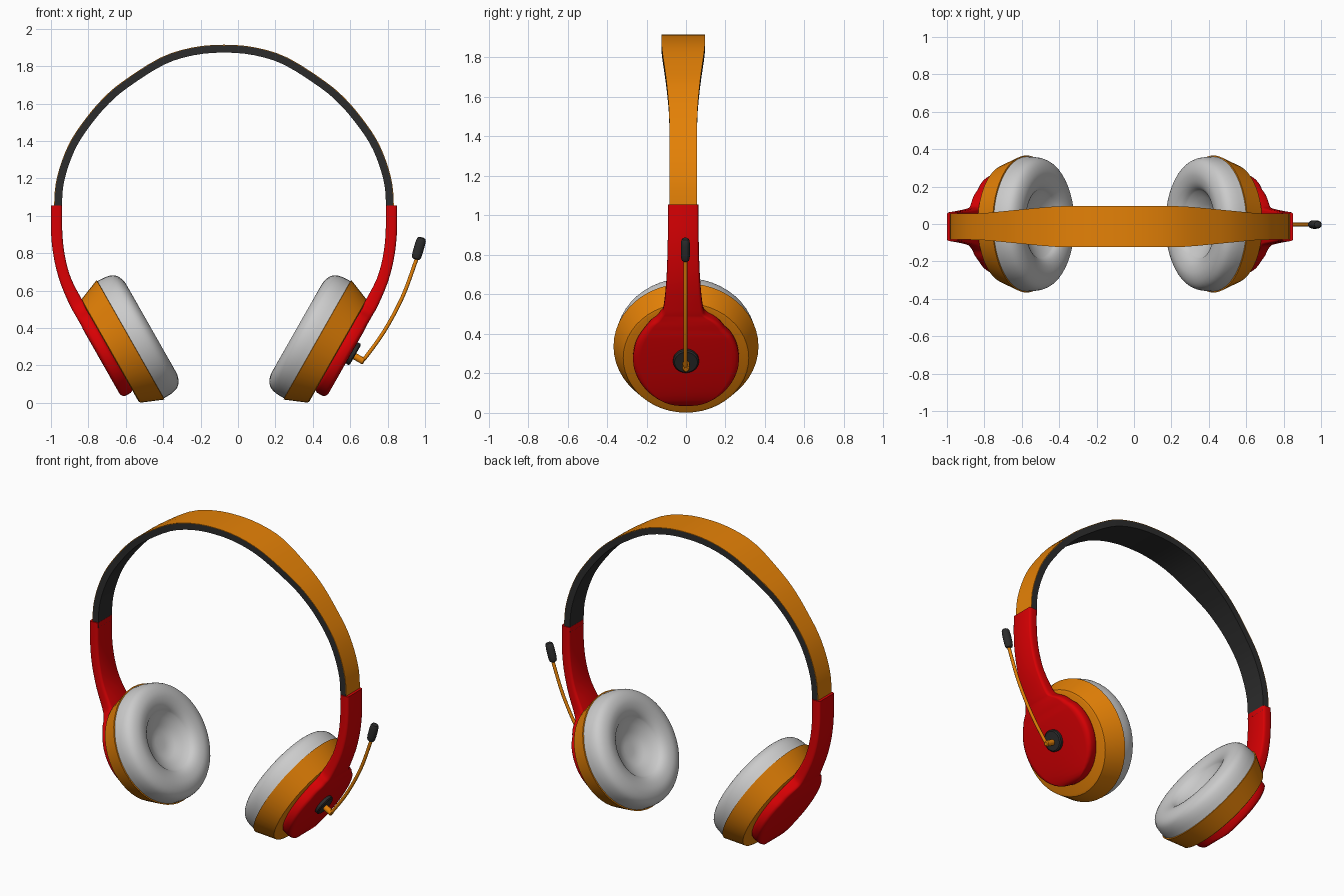
import bpy, bmesh
from math import sin, cos, pi, sqrt, radians
from mathutils import Vector

if "Cube" in bpy.data.objects:
    bpy.data.objects.remove(bpy.data.objects["Cube"])

CX = -0.075                                   # middle of the headband
TILT = radians(29.6)
CUP = Vector((0.5, 0, 0.337))                 # cup centre, measured from CX
INWARD = Vector((-cos(TILT), 0, sin(TILT)))   # cup axis, towards the ear
DOWN = Vector((-sin(TILT), 0, -cos(TILT)))    # along the cup face
Y = Vector((0, 1, 0))


def material(name, rgb):
    m = bpy.data.materials.new(name)
    m.diffuse_color = (*rgb, 1)
    m.use_nodes = True
    m.node_tree.nodes["Principled BSDF"].inputs["Base Color"].default_value = m.diffuse_color
    return m


ORANGE = material("orange", (0.78, 0.22, 0.002))
RED = material("red", (0.68, 0.0, 0.001))
DARK = material("dark", (0.025, 0.025, 0.025))


def skin(name, rings, mat=None, mirror=False, angle=35):
    """Join closed rings of points into a capped solid."""
    bm = bmesh.new()
    vr = [[bm.verts.new(p) for p in ring] for ring in rings]
    n = len(vr[0])
    for a, b in zip(vr, vr[1:]):
        for i in range(n):
            j = (i + 1) % n
            bm.faces.new((a[i], a[j], b[j], b[i]))
    bm.faces.new(vr[0])
    bm.faces.new(vr[-1])
    bmesh.ops.recalc_face_normals(bm, faces=bm.faces)
    me = bpy.data.meshes.new(name)
    bm.to_mesh(me)
    bm.free()
    ob = bpy.data.objects.new(name, me)
    ob.location.x = CX
    bpy.context.collection.objects.link(ob)
    if mat:
        me.materials.append(mat)
    bpy.ops.object.select_all(action='DESELECT')
    bpy.context.view_layer.objects.active = ob
    ob.select_set(True)
    bpy.ops.object.shade_smooth_by_angle(angle=radians(angle))
    if mirror:
        ob.modifiers.new("both_sides", 'MIRROR')
    return ob


def on_cup(u, v):
    return CUP + INWARD * u + DOWN * v


def lathe(name, profile, mat=None, v=0, mirror=True, n=48, angle=35):
    """Turn (depth, radius) points about the cup axis."""
    rings = [[on_cup(u, v) + (Y * cos(2 * pi * i / n) + DOWN * sin(2 * pi * i / n)) * r
              for i in range(n)] for u, r in profile]
    return skin(name, rings, mat, mirror, angle)


def spline(pts, steps):
    """Catmull-Rom samples through tuples of any size."""
    pts = [Vector(p) for p in pts]
    out = []
    for i in range(len(pts) - 1):
        b, c = pts[i], pts[i + 1]
        a = pts[i - 1] if i else b * 2 - c
        d = pts[i + 2] if i + 2 < len(pts) else c * 2 - b
        for k in range(steps):
            t = k / steps
            out.append((b * 2 + (c - a) * t + (a * 2 - b * 5 + c * 4 - d) * t ** 2
                        + (b * 3 - a - c * 3 + d) * t ** 3) / 2)
    return out + [pts[-1]]


def loft(name, xz, sizes, section, mat, mirror=False, angle=35):
    """Sweep a section along an x-z path; sizes are (y centre, half width, low, high)."""
    rings = []
    for i, p in enumerate(xz):
        t = Vector(xz[min(i + 1, len(xz) - 1)]) - Vector(xz[max(i - 1, 0)])
        t.normalize()
        nrm = Vector((t[1], 0, -t[0]))
        yc, w, lo, hi = sizes[i]
        rings.append([Vector((p[0], yc, p[1])) + Y * s[0] * w
                      + nrm * (lo + (hi - lo) * (s[1] + 1) / 2) for s in section])
    return skin(name, rings, mat, mirror, angle)


RECT = [(-1, -1), (1, -1), (1, 1), (-1, 1)]
CIRCLE = [(cos(2 * pi * i / 16), sin(2 * pi * i / 16)) for i in range(16)]
SOFT = [(sx * (1 - 0.14 * (1 - a)), sz * (1 - 0.6 * (1 - b)))
        for sx, sz, arc in ((1, -1, 1), (1, 1, -1), (-1, 1, 1), (-1, -1, -1))
        for a, b in [(0, 1), (0.5, 0.87), (0.87, 0.5), (1, 0)][::arc]]

# Headband: outer line as (x, z, half width), mirrored into a full arch
half = [(-0.907, 1.02, 0.07), (-0.908, 1.06, 0.07), (-0.9, 1.17, 0.07), (-0.868, 1.29, 0.07),
        (-0.815, 1.41, 0.07), (-0.732, 1.53, 0.072), (-0.645, 1.63, 0.08),
        (-0.542, 1.718, 0.09), (-0.342, 1.845, 0.108), (-0.17, 1.9, 0.11)]
arch = spline(half + [(0, 1.915, 0.11)] + [(-x, z, w) for x, z, w in half[::-1]], 3)
line = [(p[0], p[1]) for p in arch]
for part, mat, lo, hi in (("headband_lining", DARK, 0.003, 0.042),
                          ("headband_cover", ORANGE, 0.0, 0.003)):
    loft(part, line, [(-0.014, p[2], lo, hi) for p in arch], RECT, mat)

# Side arms that widen into round cup backs: (x, z, y centre, half width, half thickness)
arm = [(0.895, 1.055, -0.014, 0.077, 0.03), (0.894, 0.9, -0.014, 0.078, 0.03),
       (0.878, 0.77, -0.014, 0.081, 0.03), (0.845, 0.65, -0.014, 0.087, 0.031)]
R, V0 = 0.268, -0.021                         # cup back radius and centre
for v, w in ((-0.3, 0.1), (-0.265, 0.117), (-0.24, 0.145), (-0.215, 0.175), (-0.18, 0.202)):
    p = on_cup(-0.155, v + V0 * 0.7)
    arm.append((p.x, p.z, -0.014 if v < -0.25 else -0.004, w, 0.036))
arm = spline(arm, 3)
for k in range(1, 22):
    v = -0.17 + 0.24 * k / 12 if k < 13 else R * sin(0.27 + (pi / 2 - 0.28) * (k - 12) / 9)
    p = on_cup(-0.155, v + V0)
    edge = min(1, (R - v) / 0.03)
    arm.append((p.x, p.z, 0, sqrt(R * R - v * v),
                0.038 * (0.4 + 0.6 * sqrt(1 - (1 - edge) ** 2))))
loft("side_arms", [(p[0], p[1]) for p in arm], [(p[2], p[3], -p[4], p[4]) for p in arm],
     SOFT, RED, True, 50)

# Ear cups
lathe("ear_cups", [(-0.125, 0.02), (-0.125, 0.305), (-0.12, 0.318), (0, 0.367), (0.004, 0.35),
                   (0.004, 0.02)], ORANGE)

# Ear cushions with a dished centre
lathe("ear_pads", [(0, 0.3), (0, 0.36)] + [tuple(p) for p in spline(
    [(0.002, 0.36), (0.05, 0.358), (0.09, 0.346), (0.115, 0.318), (0.127, 0.275), (0.121, 0.23),
     (0.105, 0.198), (0.082, 0.178)], 3)]
    + [(0.062, 0.145), (0.038, 0.105), (0.025, 0.075), (0.02, 0.04), (0.02, 0.005)], angle=40)

# Microphone on the right side
lathe("mic_hub", [(-0.17, 0.065), (-0.21, 0.065), (-0.216, 0.058), (-0.216, 0.005)],
      DARK, -0.03, False)
lathe("mic_peg", [(-0.2, 0.018), (-0.27, 0.018), (-0.275, 0.012), (-0.275, 0.002)],
      ORANGE, -0.022, False, 16)
boom = spline([(0.745, 0.236), (0.762, 0.25), (0.861, 0.39), (0.957, 0.572), (1.032, 0.775)], 6)
loft("mic_boom", boom, [(-0.003, 0.01, -0.01, 0.01)] * len(boom), CIRCLE, ORANGE)
tip = [(0, 0.012), (0.04, 0.021), (0.12, 0.025), (0.3, 0.027), (0.7, 0.027), (0.88, 0.025),
       (0.96, 0.02), (1, 0.01)]
loft("mic_tip", [(1.025 + 0.034 * t, 0.767 + 0.118 * t) for t, r in tip],
     [(-0.003, r * 0.85, -r, r) for t, r in tip], CIRCLE, DARK)
